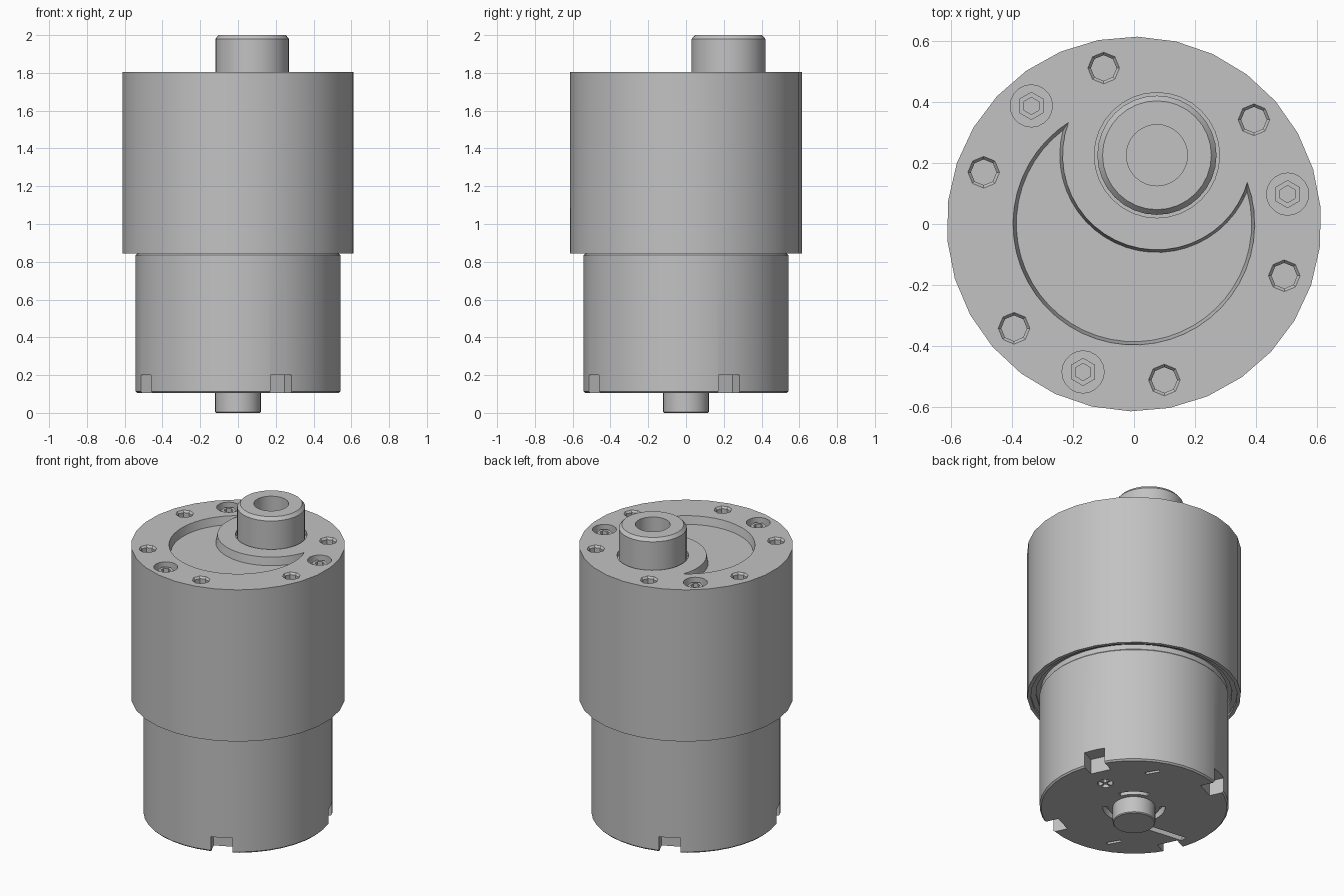
import bpy, bmesh, math
from math import sin, cos, pi, radians
from mathutils import Vector

if "Cube" in bpy.data.objects:
    bpy.data.objects.remove(bpy.data.objects["Cube"])

grey = bpy.data.materials.new("metal grey")
grey.diffuse_color = (0.54, 0.54, 0.54, 1)
grey.use_nodes = True
grey.node_tree.nodes["Principled BSDF"].inputs["Base Color"].default_value = grey.diffuse_color


def lathe(bm, profile, seg, centre=(0, 0), start=0.0):
    """Revolve an (r, z) outline that starts and ends on the axis."""
    rings = []
    for r, z in profile:
        n = 1 if r == 0 else seg
        rings.append([bm.verts.new((centre[0] + r * cos(start + 2 * pi * i / seg),
                                    centre[1] + r * sin(start + 2 * pi * i / seg), z))
                      for i in range(n)])
    for a, b in zip(rings, rings[1:]):
        for i in range(seg):
            j = (i + 1) % seg
            if len(a) == 1:
                bm.faces.new((a[0], b[i], b[j]))
            elif len(b) == 1:
                bm.faces.new((a[i], a[j], b[0]))
            else:
                bm.faces.new((a[i], a[j], b[j], b[i]))


def prism(bm, low, high, z0, z1):
    """Solid between two outlines with equal point counts."""
    a = [bm.verts.new((x, y, z0)) for x, y in low]
    b = [bm.verts.new((x, y, z1)) for x, y in high]
    bm.faces.new(a[::-1])
    bm.faces.new(b)
    for i in range(len(a)):
        j = (i + 1) % len(a)
        bm.faces.new((a[i], a[j], b[j], b[i]))


def arc(r, a0, a1, n, c=(0, 0)):
    return [(c[0] + r * cos(a0 + (a1 - a0) * i / n),
             c[1] + r * sin(a0 + (a1 - a0) * i / n)) for i in range(n + 1)]


def box_outline(c, length, width, ang):
    """Rectangle with its length along ang."""
    d, n = Vector((cos(ang), sin(ang))), Vector((-sin(ang), cos(ang)))
    return [tuple(Vector(c) + d * (sx * length / 2) + n * (sy * width / 2))
            for sx, sy in ((-1, -1), (1, -1), (1, 1), (-1, 1))]


def finish(name, bm, cutter=None):
    bmesh.ops.recalc_face_normals(bm, faces=bm.faces[:])
    mesh = bpy.data.meshes.new(name)
    bm.to_mesh(mesh)
    bm.free()
    ob = bpy.data.objects.new(name, mesh)
    bpy.context.collection.objects.link(ob)
    mesh.materials.append(grey)
    bpy.ops.object.select_all(action='DESELECT')
    ob.select_set(True)
    bpy.context.view_layer.objects.active = ob
    if cutter:
        mod = ob.modifiers.new("cut", 'BOOLEAN')
        mod.operation, mod.solver, mod.object = 'DIFFERENCE', 'EXACT', cutter
        bpy.ops.object.modifier_apply(modifier=mod.name)
        bpy.data.objects.remove(cutter)
    bpy.ops.object.shade_smooth_by_angle(angle=radians(30))
    return ob


TOP = 1.805
BOSS = (0.075, 0.225)


def polar(r, deg):
    return (r * cos(radians(deg)), r * sin(radians(deg)))


# ---- gearbox cutters: mounting holes, screw counterbores, crescent, boss groove
bm = bmesh.new()
for k in range(6):
    lathe(bm, [(0, TOP + .01), (.06, TOP + .01), (.042, TOP - .012),
               (.042, TOP - .12), (0, TOP - .12)], 8, polar(.52, 41 + 60 * k))
screw_spots = [polar(.512, 11 + 120 * k) for k in range(3)]
for p in screw_spots:
    lathe(bm, [(0, TOP + .02), (.069, TOP + .02), (.069, TOP - .06), (0, TOP - .06)], 20, p)
lathe(bm, [(0, TOP + .02), (.205, TOP + .02), (.205, TOP - .03), (0, TOP - .03)], 32, BOSS)


def crescent(R, r):
    """Large central disc minus the disc around the boss."""
    d = math.hypot(*BOSS)
    t = math.atan2(BOSS[1], BOSS[0])
    a = math.acos((R * R + d * d - r * r) / (2 * R * d))
    b = math.acos((r * r + d * d - R * R) / (2 * r * d))
    outer = arc(R, t + a, t + 2 * pi - a, 36)
    inner = arc(r, t + pi + b - 2 * b, t + pi + b, 24, BOSS)
    # walk the inner edge from the outer arc's end back to its start
    end = Vector(outer[-1])
    far_arc = arc(r, t - (pi - b), t - (pi - b) - 2 * b, 24, BOSS)
    if (Vector(far_arc[0]) - end).length > (Vector(far_arc[-1]) - end).length:
        far_arc.reverse()
    return outer + far_arc[1:-1]


prism(bm, crescent(.385, .318), crescent(.40, .306), TOP - .05, TOP + .02)
cut = finish("gearbox_cutter", bm)

# ---- gearbox housing with a stepped recess underneath
bm = bmesh.new()
lathe(bm, [(0, .875), (.562, .875), (.562, .86), (.592, .86), (.592, .845),
           (.613, .845), (.613, TOP), (0, TOP)], 30, start=radians(5))
finish("gearbox_housing", bm, cut)

# ---- socket screws in the counterbores
bm = bmesh.new()
for p in screw_spots:
    lathe(bm, [(0, TOP - .07), (.046, TOP - .07), (.046, TOP - .02), (.028, TOP - .02),
               (.028, TOP - .05), (0, TOP - .05)], 6, p, radians(30))
finish("socket_screws", bm)

# ---- off-centre boss with chamfered rim and bore
bm = bmesh.new()
lathe(bm, [(0, TOP - .04), (.195, TOP - .04), (.195, 1.98), (.178, 2), (.1, 2),
           (.1, 1.87), (0, 1.87)], 32, BOSS)
finish("output_boss", bm)

# ---- motor cutters: edge notches and vents in the end cap
LOW, HIGH = .08, .15


def view_xy(u, v):
    return ((v - u) * .7071, (u + v) * .7071)


bm = bmesh.new()
for k in range(4):
    ang = 25 + 90 * k
    o = box_outline(polar(.53, ang), .16, .125, radians(ang))
    prism(bm, o, o, LOW, .2)
# curved vents around the shaft
for k in range(3):
    a = radians(20 + 120 * k)
    o = arc(.18, a, a + radians(60), 8) + arc(.148, a + radians(60), a, 8)
    prism(bm, o, o, LOW, HIGH)
# straight slots
for u, v, length, width, ang in ((.14, .39, .085, .02, 120), (-.15, -.39, .085, .02, 120),
                                 (.15, -.31, .26, .04, 173)):
    o = box_outline(view_xy(u, v), length, width, radians(ang))
    prism(bm, o, o, LOW, HIGH)
# small round vent split into four
c = view_xy(-.14, .285)
for k in range(4):
    a = radians(12 + 90 * k)
    o = arc(.045, a, a + radians(66), 4, c) + arc(.014, a + radians(66), a, 4, c)
    prism(bm, o, o, LOW, HIGH)
cut = finish("motor_cutter", bm)

# ---- motor can with softened ends
bm = bmesh.new()
lathe(bm, [(0, .105), (.533, .105), (.542, .114), (.542, .835), (.535, .843),
           (.535, .9), (0, .9)], 40)
finish("motor_can", bm, cut)

# ---- rear bearing stub
bm = bmesh.new()
lathe(bm, [(0, 0), (.117, 0), (.122, .005), (.122, .13), (0, .13)], 28)
finish("rear_bearing", bm)
